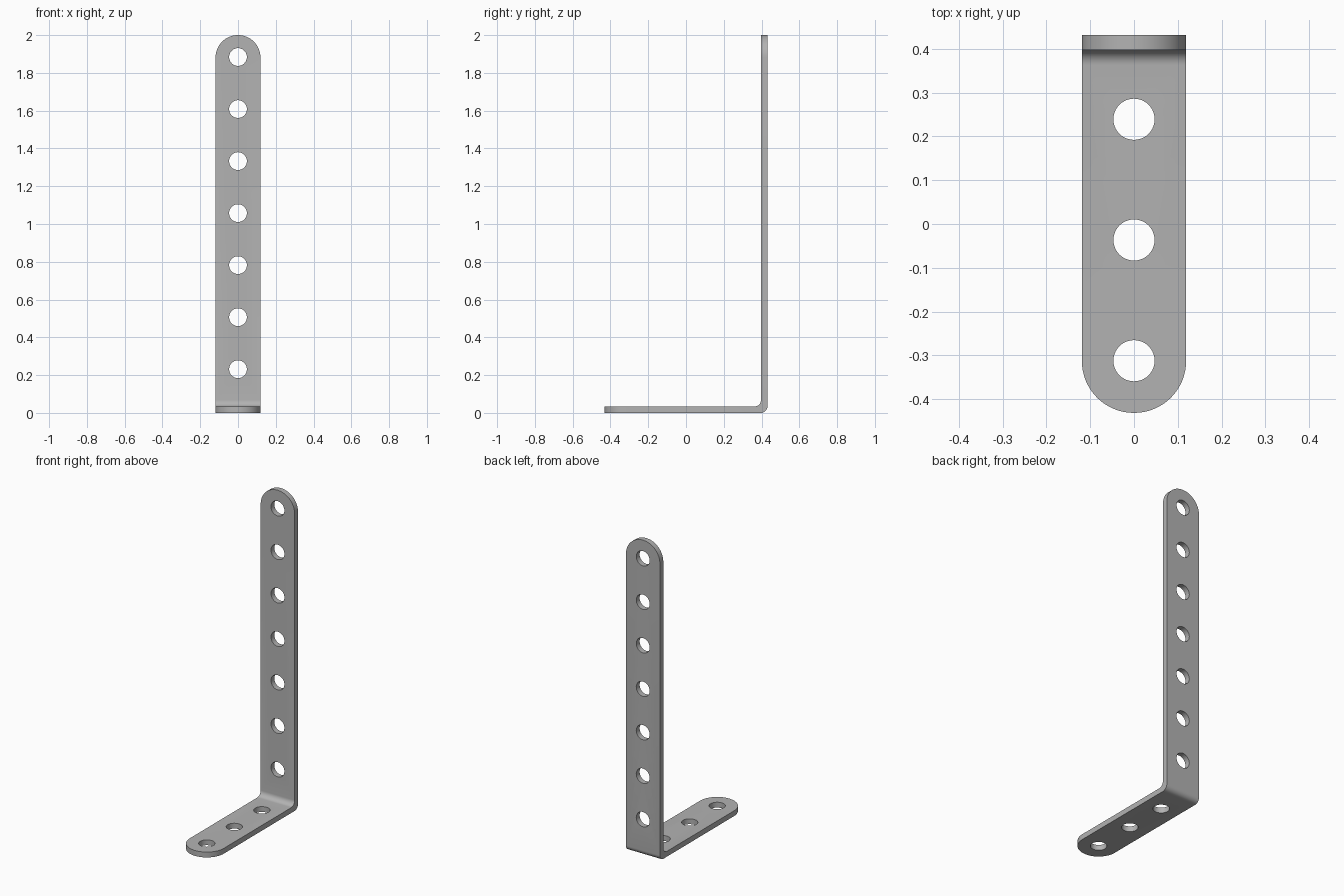
import bpy, bmesh, math
from mathutils import Matrix, Vector

cube = bpy.data.objects.get("Cube")
if cube:
    bpy.data.objects.remove(cube, do_unlink=True)

HALF_W, BACK, TOP = 0.119, 0.431, 2.0
THICK, BEND = 0.034, 0.034
HOLE_R, PITCH = 0.047, 0.2755

steel = bpy.data.materials.new("grey steel")
steel.use_nodes = True
colour = (0.45, 0.45, 0.45, 1)
steel.diffuse_color = colour
steel.node_tree.nodes["Principled BSDF"].inputs["Base Color"].default_value = colour


def make_object(name, bm):
    mesh = bpy.data.meshes.new(name)
    bmesh.ops.recalc_face_normals(bm, faces=bm.faces)
    bm.to_mesh(mesh)
    bm.free()
    mesh.materials.append(steel)
    obj = bpy.data.objects.new(name, mesh)
    bpy.context.collection.objects.link(obj)
    return obj


def arc(cy, cz, radius, start, end, steps=8):
    angles = [math.radians(start + (end - start) * i / steps) for i in range(steps + 1)]
    return [(cy + radius * math.cos(a), cz + radius * math.sin(a)) for a in angles]


# Bent strip: side profile with a rounded bend, extruded across the width
inner = BACK - THICK
profile = [(-BACK, 0)]
profile += arc(BACK - BEND, BEND, BEND, -90, 0)
profile += [(BACK, TOP), (inner, TOP)]
profile += arc(inner - BEND, THICK + BEND, BEND, 0, -90)
profile += [(-BACK, THICK)]

bm = bmesh.new()
side = bm.faces.new([bm.verts.new((-HALF_W, y, z)) for y, z in profile])
ext = bmesh.ops.extrude_face_region(bm, geom=[side])
moved = [v for v in ext["geom"] if isinstance(v, bmesh.types.BMVert)]
bmesh.ops.translate(bm, verts=moved, vec=(2 * HALF_W, 0, 0))

# Rounded ends: the corner edges through the thickness
def is_corner(edge):
    a, b = (v.co for v in edge.verts)
    same_side = abs(a.x - b.x) < 1e-4
    at_toe = max(a.y, b.y) < -BACK + 1e-4
    at_top = min(a.z, b.z) > TOP - 1e-4
    return same_side and (at_toe or at_top)

corners = [e for e in bm.edges if is_corner(e)]
bmesh.ops.bevel(bm, geom=corners, offset=HALF_W - 0.0005, segments=16,
                profile=0.5, affect='EDGES')
bracket = make_object("angle_bracket", bm)

# Bolt holes along both legs
bm = bmesh.new()
spots = [(Vector((0, HALF_W - BACK + i * PITCH, THICK / 2)), Matrix()) for i in range(3)]
turn = Matrix.Rotation(math.pi / 2, 4, 'X')
spots += [(Vector((0, BACK - THICK / 2, TOP - HALF_W + 0.003 - i * PITCH)), turn)
          for i in range(7)]
for centre, rotation in spots:
    bmesh.ops.create_cone(bm, cap_ends=True, segments=40, radius1=HOLE_R, radius2=HOLE_R,
                          depth=0.1, matrix=Matrix.Translation(centre) @ rotation)
cutter = make_object("hole_cutter", bm)
cutter.hide_render = True

cut = bracket.modifiers.new("bolt_holes", 'BOOLEAN')
cut.operation = 'DIFFERENCE'
cut.solver = 'EXACT'
cut.object = cutter
bpy.ops.object.select_all(action='DESELECT')
bpy.context.view_layer.objects.active = bracket
bracket.select_set(True)
bpy.ops.object.modifier_apply(modifier=cut.name)
bpy.data.objects.remove(cutter, do_unlink=True)
bpy.ops.object.shade_smooth_by_angle(angle=math.radians(30))
